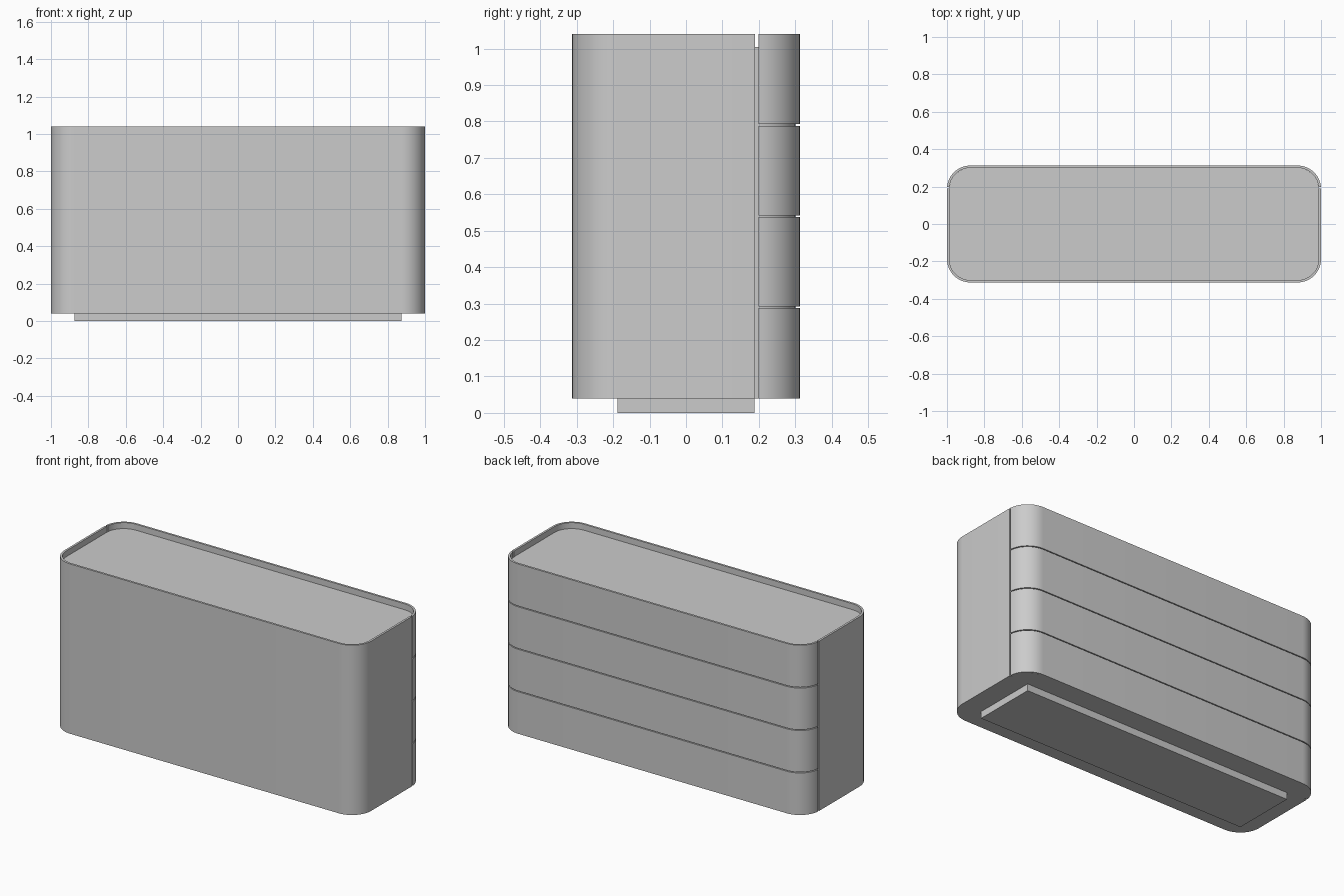
import bpy, bmesh, math

if "Cube" in bpy.data.objects:
    bpy.data.objects.remove(bpy.data.objects["Cube"])

HX, HY, R, T = 1.0, 0.3125, 0.125, 0.0125   # half sizes, corner radius, panel thickness
Z0, Z1 = 0.04, 1.04                         # body bottom and top
SEG = 12

mat = bpy.data.materials.new("plain_grey")
mat.diffuse_color = (0.6, 0.6, 0.6, 1)
mat.use_nodes = True
mat.node_tree.nodes["Principled BSDF"].inputs["Base Color"].default_value = mat.diffuse_color


def prism(name, pts, z0, z1, smooth=True):
    """Extrude a closed outline from z0 to z1."""
    bm = bmesh.new()
    face = bm.faces.new([bm.verts.new((x, y, z0)) for x, y in pts])
    top = bmesh.ops.extrude_face_region(bm, geom=[face])["geom"]
    bmesh.ops.translate(bm, vec=(0, 0, z1 - z0),
                        verts=[g for g in top if isinstance(g, bmesh.types.BMVert)])
    bmesh.ops.recalc_face_normals(bm, faces=bm.faces)
    me = bpy.data.meshes.new(name)
    bm.to_mesh(me)
    bm.free()
    me.materials.append(mat)
    ob = bpy.data.objects.new(name, me)
    bpy.context.collection.objects.link(ob)
    if smooth:
        bpy.ops.object.select_all(action='DESELECT')
        ob.select_set(True)
        bpy.context.view_layer.objects.active = ob
        bpy.ops.object.shade_smooth_by_angle(angle=math.radians(30))
    return ob


def arc(cx, cy, r, a0, a1):
    return [(cx + r * math.cos(a0 + (a1 - a0) * i / SEG),
             cy + r * math.sin(a0 + (a1 - a0) * i / SEG)) for i in range(SEG + 1)]


def half_path(inset, y_end):
    """U-shaped run from the right side round the +y side to the left, starting at y_end."""
    r, cx, cy = R - inset, HX - R, HY - R
    a0 = math.asin(max(0, (y_end - cy) / r))
    right = arc(cx, cy, r, a0, math.pi / 2)
    if y_end < cy:
        right.insert(0, (HX - inset, y_end))
    return right + [(-x, y) for x, y in reversed(right)]


def shell(y_end):
    return half_path(0, y_end) + half_path(T, y_end)[::-1]


# plinth
px, py = HX - R, HY - R
prism("plinth", [(-px, -py), (px, -py), (px, py), (-px, py)], 0, Z0, False)

# inner carcass, its top sits below the rim
core = half_path(T, 0)
prism("carcass", core + [(-x, -y) for x, y in core], Z0, Z1 - 0.035)

# front and side panel, wrapped round the front (mirrored to -y)
prism("front_wrap_panel", [(x, -y) for x, y in shell(-0.19)], Z0, Z1)

# four drawer fronts on the back, with thin gaps between
GAP, PITCH = 0.005, (Z1 - Z0) / 4
for i in range(4):
    lo = Z0 + i * PITCH + (GAP / 2 if i else 0)
    hi = Z0 + (i + 1) * PITCH - (GAP / 2 if i < 3 else 0)
    prism(f"drawer_front_{i + 1}", shell(0.1985), lo, hi)
